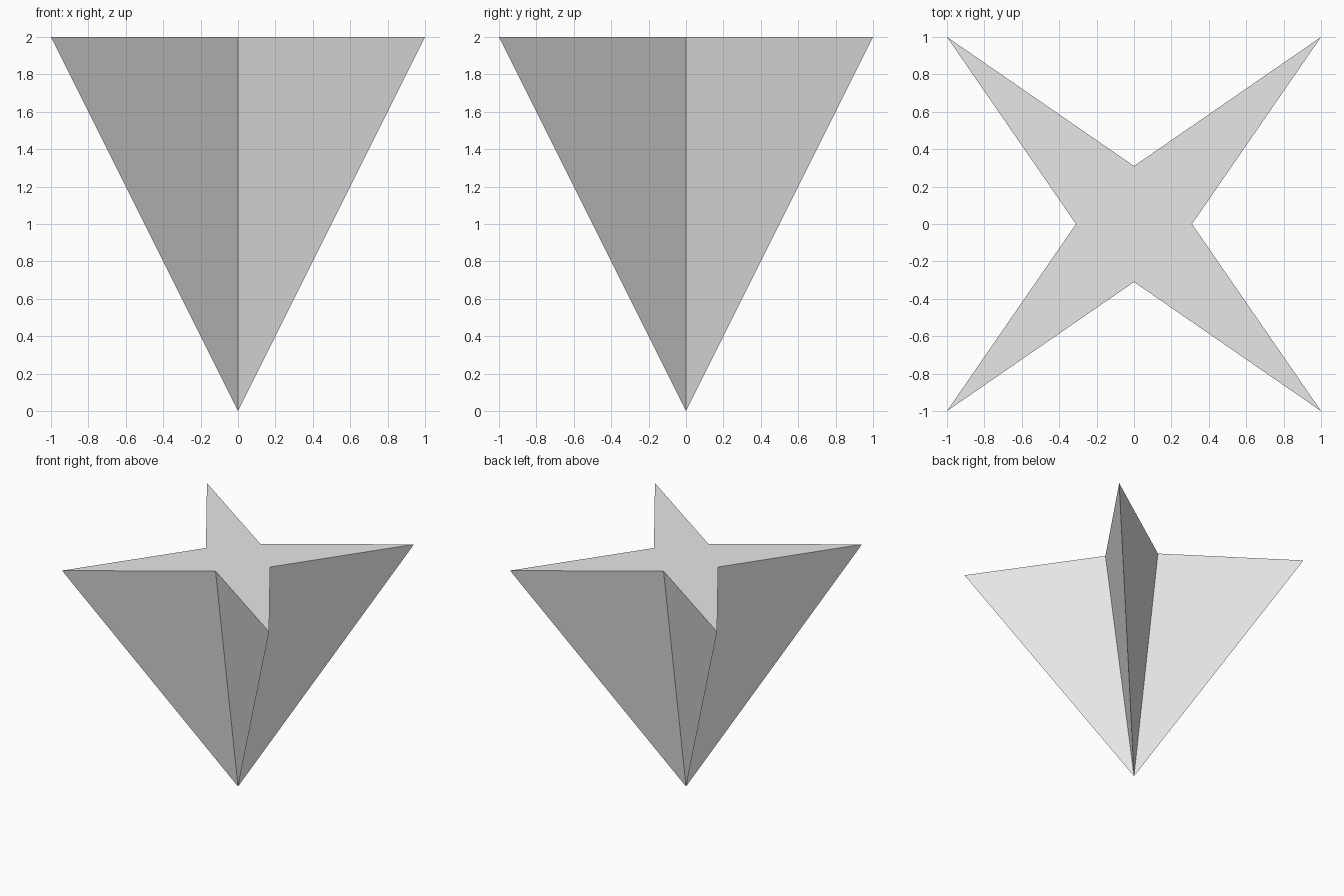
import bpy
import bmesh
from math import cos, sin, pi, sqrt

cube = bpy.data.objects.get("Cube")
if cube:
    bpy.data.objects.remove(cube, do_unlink=True)

HEIGHT = 2.0
TIP_RADIUS = sqrt(2)
NOTCH_RADIUS = 0.31
POINTS = 4

# Plain light grey
grey = bpy.data.materials.new("light_grey")
grey.use_nodes = True
colour = (0.8, 0.8, 0.8, 1.0)
grey.diffuse_color = colour
grey.node_tree.nodes["Principled BSDF"].inputs["Base Color"].default_value = colour

# Four-pointed star outline, notches on the axes and tips on the diagonals
bm = bmesh.new()
rim = []
for i in range(POINTS * 2):
    angle = i * pi / POINTS
    radius = TIP_RADIUS if i % 2 else NOTCH_RADIUS
    rim.append(bm.verts.new((radius * cos(angle), radius * sin(angle), HEIGHT)))

# Flat star cap, and sides tapering down to a single point
bm.faces.new(rim)
apex = bm.verts.new((0, 0, 0))
for i, vert in enumerate(rim):
    bm.faces.new((rim[(i + 1) % len(rim)], vert, apex))
bm.normal_update()

mesh = bpy.data.meshes.new("star_pyramid")
bm.to_mesh(mesh)
bm.free()
mesh.materials.append(grey)
star = bpy.data.objects.new("star_pyramid", mesh)
bpy.context.collection.objects.link(star)
